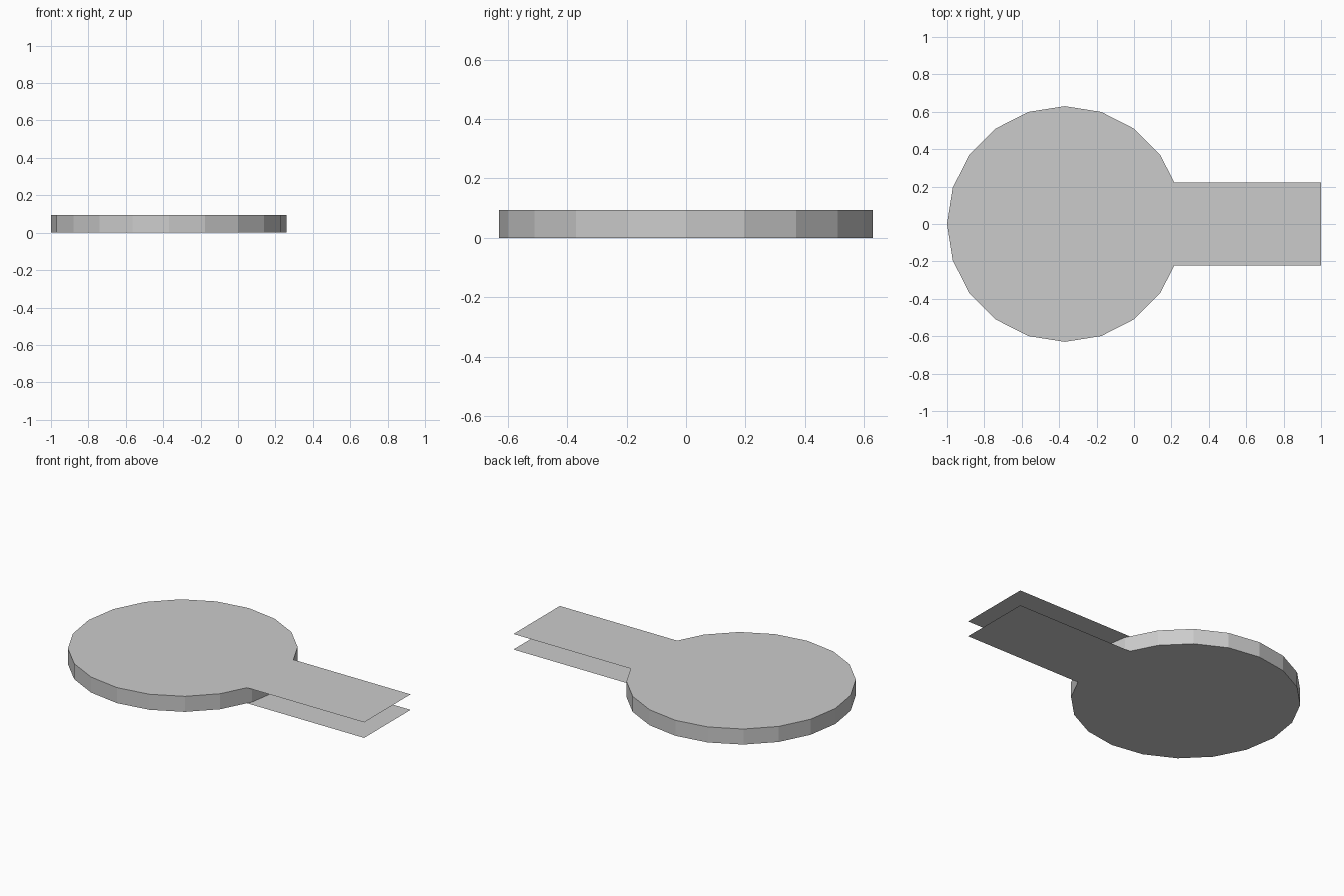
import bpy, bmesh, math

if "Cube" in bpy.data.objects:
    bpy.data.objects.remove(bpy.data.objects["Cube"])

SIDES, RADIUS, CENTRE_X = 20, 0.63, -0.37
HEIGHT, HALF_WIDTH, END_X = 0.094, 0.222, 1.0

grey = bpy.data.materials.new("light_grey")
grey.diffuse_color = (0.6, 0.6, 0.6, 1)
grey.use_nodes = True
grey.node_tree.nodes["Principled BSDF"].inputs["Base Color"].default_value = grey.diffuse_color


def add_object(name, bm):
    mesh = bpy.data.meshes.new(name)
    bm.to_mesh(mesh)
    bm.free()
    mesh.materials.append(grey)
    obj = bpy.data.objects.new(name, mesh)
    bpy.context.collection.objects.link(obj)
    return obj


def rim(i):
    a = 2 * math.pi * i / SIDES
    return CENTRE_X + RADIUS * math.cos(a), RADIUS * math.sin(a)


# Round disc: low-poly cylinder with closed caps
bm = bmesh.new()
bmesh.ops.create_cone(bm, cap_ends=True, segments=SIDES, radius1=RADIUS,
                      radius2=RADIUS, depth=HEIGHT)
bmesh.ops.translate(bm, verts=bm.verts[:], vec=(CENTRE_X, 0, HEIGHT / 2))
add_object("disc", bm)

# Handle: two thin sheets, flush with the disc caps and fitted to its rim
(x1, y1), (x2, y2) = rim(1), rim(2)
join_x = x1 + (x2 - x1) * (HALF_WIDTH - y1) / (y2 - y1)
outline = [(join_x, -HALF_WIDTH), (END_X, -HALF_WIDTH), (END_X, HALF_WIDTH),
           (join_x, HALF_WIDTH), rim(1), rim(0), rim(-1)]
for name, z, points in (("handle_top_sheet", HEIGHT, outline),
                        ("handle_bottom_sheet", 0, outline[::-1])):
    bm = bmesh.new()
    bm.faces.new([bm.verts.new((x, y, z)) for x, y in points])
    add_object(name, bm)
